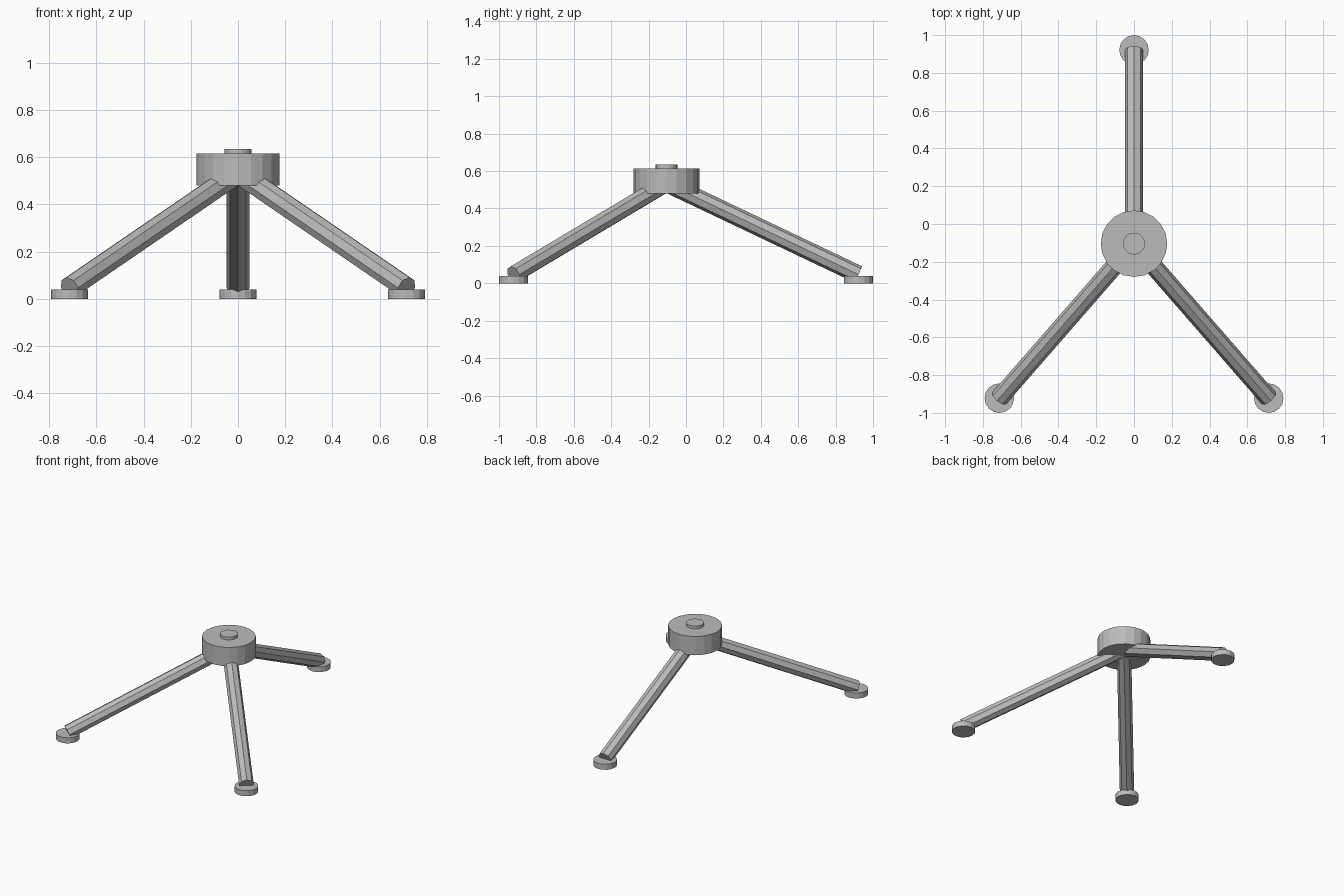
import bpy, math
from mathutils import Vector, Matrix

if "Cube" in bpy.data.objects:
    bpy.data.objects.remove(bpy.data.objects["Cube"])

grey = bpy.data.materials.new("grey metal")
grey.diffuse_color = (0.5, 0.5, 0.5, 1)
grey.use_nodes = True
grey.node_tree.nodes["Principled BSDF"].inputs["Base Color"].default_value = grey.diffuse_color

HUB_Y = -0.104


def finish(name):
    ob = bpy.context.object
    ob.name = name
    ob.data.materials.append(grey)
    return ob


# upright disc between two heights, with a vertex facing the front
def disc(name, x, y, z0, z1, r, sides):
    bpy.ops.mesh.primitive_cylinder_add(vertices=sides, radius=r, depth=z1 - z0,
                                        location=(x, y, (z0 + z1) / 2))
    return finish(name)


# octagonal bar between two points, with an edge along its top and bottom
def bar(name, a, b, r):
    a, b = Vector(a), Vector(b)
    z = (b - a).normalized()
    x = z.cross(Vector((0, 0, 1))).normalized()
    y = z.cross(x)
    bpy.ops.mesh.primitive_cylinder_add(vertices=8, radius=r, depth=(b - a).length)
    ob = finish(name)
    rot = Matrix((x, y, z)).transposed().to_4x4()
    ob.matrix_world = Matrix.Translation((a + b) / 2) @ rot
    return ob


# central hub and its raised cap
disc("hub", 0, HUB_Y, 0.48, 0.615, 0.176, 20)
disc("hub_cap", 0, HUB_Y, 0.605, 0.635, 0.058, 20)

# three sloping legs with round feet
for name, x, y in (("back", 0, 0.922), ("left", -0.713, -0.922), ("right", 0.713, -0.922)):
    bar(name + "_leg", (0, HUB_Y, 0.535), (x, y, 0.047), 0.048)
    disc(name + "_foot", x, y, 0, 0.04, 0.078, 16)
